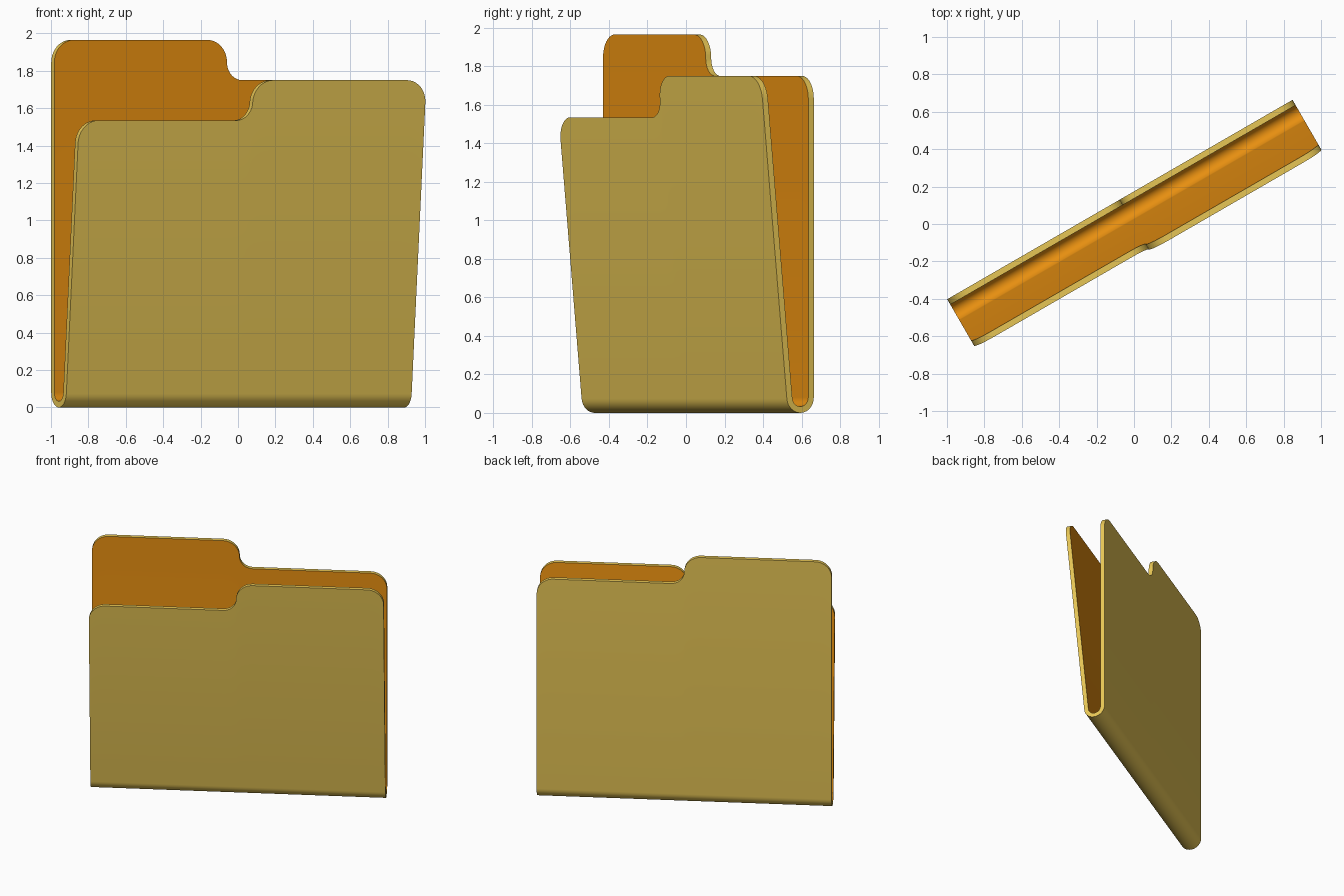
import bpy, bmesh, math

if "Cube" in bpy.data.objects:
    bpy.data.objects.remove(bpy.data.objects["Cube"])

A = 1.066          # half width of the folder
R, T = 0.081, 0.033  # fold radius, card thickness
CD = -0.07         # depth of fold centre
TOP, STEP = 1.965, 0.215
R_CORNER, R1 = 0.12, 0.12
R2 = STEP - R1
LEAN = math.atan(0.094)
ANG = math.radians(30)


def material(name, rgb):
    m = bpy.data.materials.new(name)
    m.diffuse_color = (*rgb, 1)
    m.use_nodes = True
    m.node_tree.nodes["Principled BSDF"].inputs["Base Color"].default_value = m.diffuse_color
    return m


def round_drop(r, t):
    """Drop of a quarter circle at distance t (0..r) past its start."""
    return r - math.sqrt(max(0, r * r - t * t))


def height(u):
    """Tabbed top outline: high on the left, stepping down on the right."""
    if u <= 0:
        z = TOP - round_drop(R1, max(0, u + R1))
    else:
        z = TOP - STEP + round_drop(R2, max(0, R2 - u))
    return z - round_drop(R_CORNER, max(0, abs(u) - A + R_CORNER))


# Stations across the width, dense at every rounded corner
N = 10
us = {0.0}
for i in range(N + 1):
    s = math.sin(i / N * math.pi / 2)
    for v in (A - R_CORNER + R_CORNER * s, R1 * (1 - s), R2 * (1 - s)):
        us.update((round(v, 6), round(-v, 6)))
us = sorted(us)


def section(u, off):
    """U-shaped cross-section (depth, z), inset by off from the outside."""
    r = R - off
    hb, hf = height(u), height(-u) - STEP
    pts = [(CD - r, hb)]
    n = 16
    for i in range(n + 1):
        a = math.pi + (math.pi - LEAN) * i / n
        pts.append((CD + r * math.cos(a), R + r * math.sin(a)))
    d, z = pts[-1]
    pts.append((d + (hf - z) * math.tan(LEAN), hf))
    return pts


bm = bmesh.new()


def ring(u, off):
    c, s = math.cos(ANG), math.sin(ANG)
    return [bm.verts.new((u * c + d * s, u * s - d * c, z)) for d, z in section(u, off)]


outer = [ring(u, 0) for u in us]
inner = [ring(u, T) for u in us]
last = len(outer[0]) - 1

# Outside and inside skins, plus the top rims
for i in range(len(us) - 1):
    for skin, mat in ((outer, 0), (inner, 1)):
        for k in range(last):
            f = bm.faces.new((skin[i][k], skin[i + 1][k], skin[i + 1][k + 1], skin[i][k + 1]))
            f.material_index = mat
    for k in (0, last):
        bm.faces.new((outer[i][k], outer[i + 1][k], inner[i + 1][k], inner[i][k]))

# Side edges of the card
for i in (0, -1):
    for k in range(last):
        bm.faces.new((outer[i][k], outer[i][k + 1], inner[i][k + 1], inner[i][k]))

bmesh.ops.recalc_face_normals(bm, faces=bm.faces)
mesh = bpy.data.meshes.new("folder")
bm.to_mesh(mesh)
bm.free()
mesh.materials.append(material("manila yellow", (0.83, 0.585, 0.094)))
mesh.materials.append(material("inside orange", (0.93, 0.32, 0.006)))

folder = bpy.data.objects.new("folder", mesh)
bpy.context.collection.objects.link(folder)
bpy.context.view_layer.objects.active = folder
folder.select_set(True)
bpy.ops.object.shade_smooth_by_angle(angle=math.radians(30))
